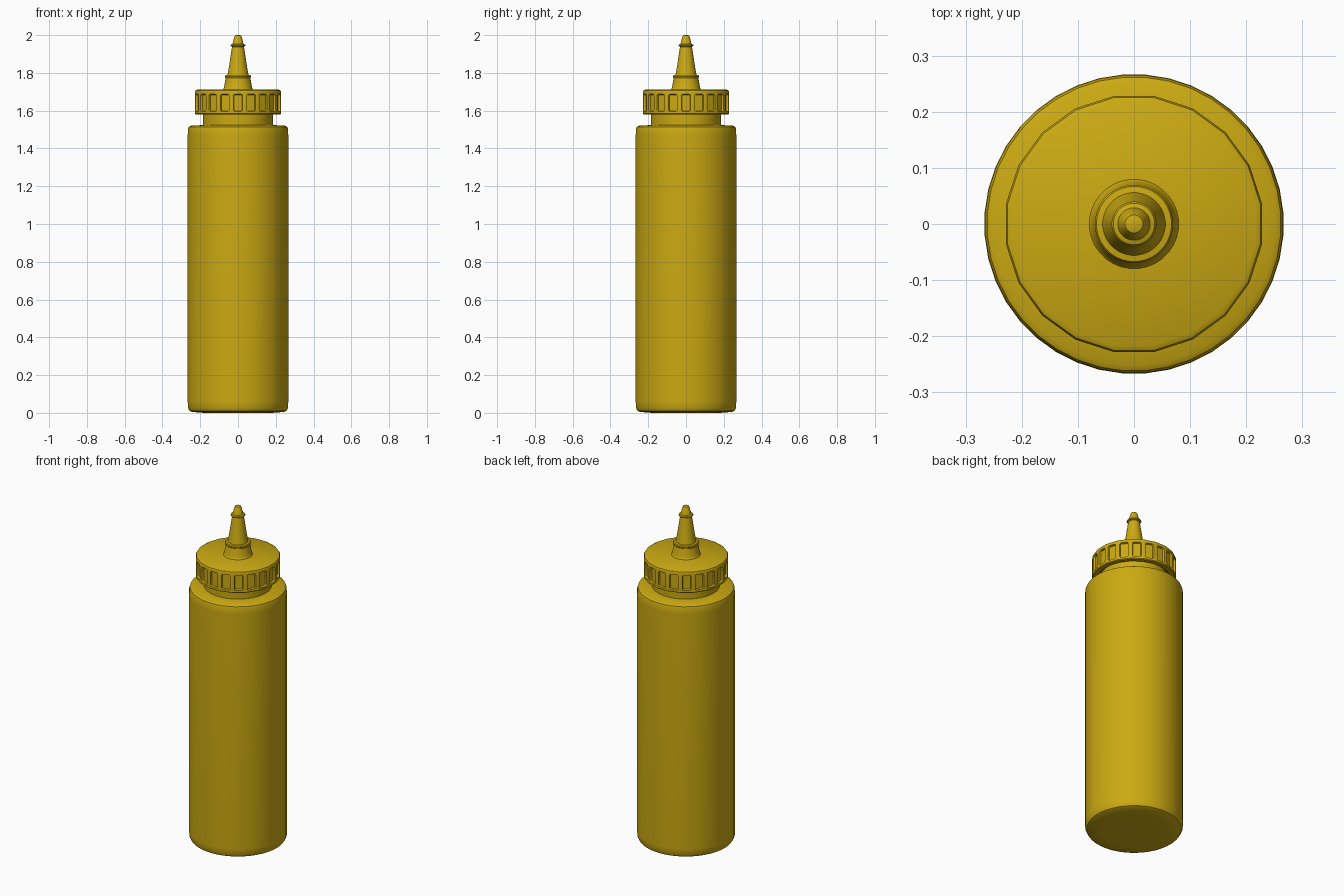
import bpy, bmesh, math

if "Cube" in bpy.data.objects:
    bpy.data.objects.remove(bpy.data.objects["Cube"])

mat = bpy.data.materials.new("mustard_yellow")
mat.diffuse_color = (0.60, 0.40, 0.006, 1)
mat.use_nodes = True
mat.node_tree.nodes["Principled BSDF"].inputs["Base Color"].default_value = mat.diffuse_color


def lathe(bm, profile, sides):
    """Revolve (radius, z) points about z; radius 0 closes an end. Returns rows of side faces."""
    rings = []
    for r, z in profile:
        if r == 0:
            rings.append([bm.verts.new((0, 0, z))] * sides)
        else:
            angles = [2 * math.pi * (i + 0.5) / sides for i in range(sides)]
            rings.append([bm.verts.new((r * math.cos(a), r * math.sin(a), z)) for a in angles])
    rows = []
    for lo, hi in zip(rings, rings[1:]):
        row = []
        for i in range(sides):
            j = (i + 1) % sides
            quad = list(dict.fromkeys((lo[i], lo[j], hi[j], hi[i])))
            row.append(bm.faces.new(quad))
        rows.append(row)
    return rows


def finish(bm, name, angle=35):
    bmesh.ops.recalc_face_normals(bm, faces=bm.faces)
    mesh = bpy.data.meshes.new(name)
    bm.to_mesh(mesh)
    bm.free()
    ob = bpy.data.objects.new(name, mesh)
    bpy.context.collection.objects.link(ob)
    mesh.materials.append(mat)
    bpy.ops.object.select_all(action='DESELECT')
    ob.select_set(True)
    bpy.context.view_layer.objects.active = ob
    bpy.ops.object.shade_smooth_by_angle(angle=math.radians(angle))
    return ob


# Bottle body with rounded base, shoulder and neck
bm = bmesh.new()
lathe(bm, [(0, 0), (0.18, 0), (0.245, 0.005), (0.258, 0.011), (0.266, 0.026),
           (0.267, 0.06), (0.267, 1.47), (0.266, 1.502), (0.262, 1.514), (0.252, 1.520),
           (0.185, 1.524), (0.185, 1.60), (0, 1.60)], 40)
finish(bm, "bottle_body")

# Twenty-sided screw cap
bm = bmesh.new()
rows = lathe(bm, [(0, 1.595), (0.19, 1.595), (0.205, 1.580), (0.226, 1.580), (0.231, 1.584),
                  (0.231, 1.699), (0.228, 1.706), (0.219, 1.711), (0, 1.711)], 20)
bmesh.ops.recalc_face_normals(bm, faces=bm.faces)

# Recessed grip slots with rounded corners, one per side of the cap
grips = rows[4]
bmesh.ops.inset_individual(bm, faces=grips, thickness=0.017)
centres = [f.calc_center_median().copy() for f in grips]
corners = list({v for f in grips for v in f.verts})
bmesh.ops.bevel(bm, geom=corners, offset=0.009, segments=3, profile=0.5, affect='VERTICES')
slots = [min(bm.faces, key=lambda f: (f.calc_center_median() - c).length) for c in centres]
bmesh.ops.inset_individual(bm, faces=slots, thickness=0.003, depth=-0.011)
finish(bm, "screw_cap")

# Tapered nozzle with two collar rings
bm = bmesh.new()
lathe(bm, [(0, 1.705), (0.085, 1.705), (0.078, 1.713), (0.074, 1.725), (0.066, 1.772),
           (0.069, 1.776), (0.070, 1.782), (0.067, 1.788), (0.056, 1.790),
           (0.050, 1.82), (0.032, 1.938), (0.038, 1.941), (0.040, 1.946), (0.037, 1.951),
           (0.029, 1.954), (0.020, 1.990), (0.016, 1.998), (0.011, 2.0), (0, 2.0)], 32)
finish(bm, "nozzle")
